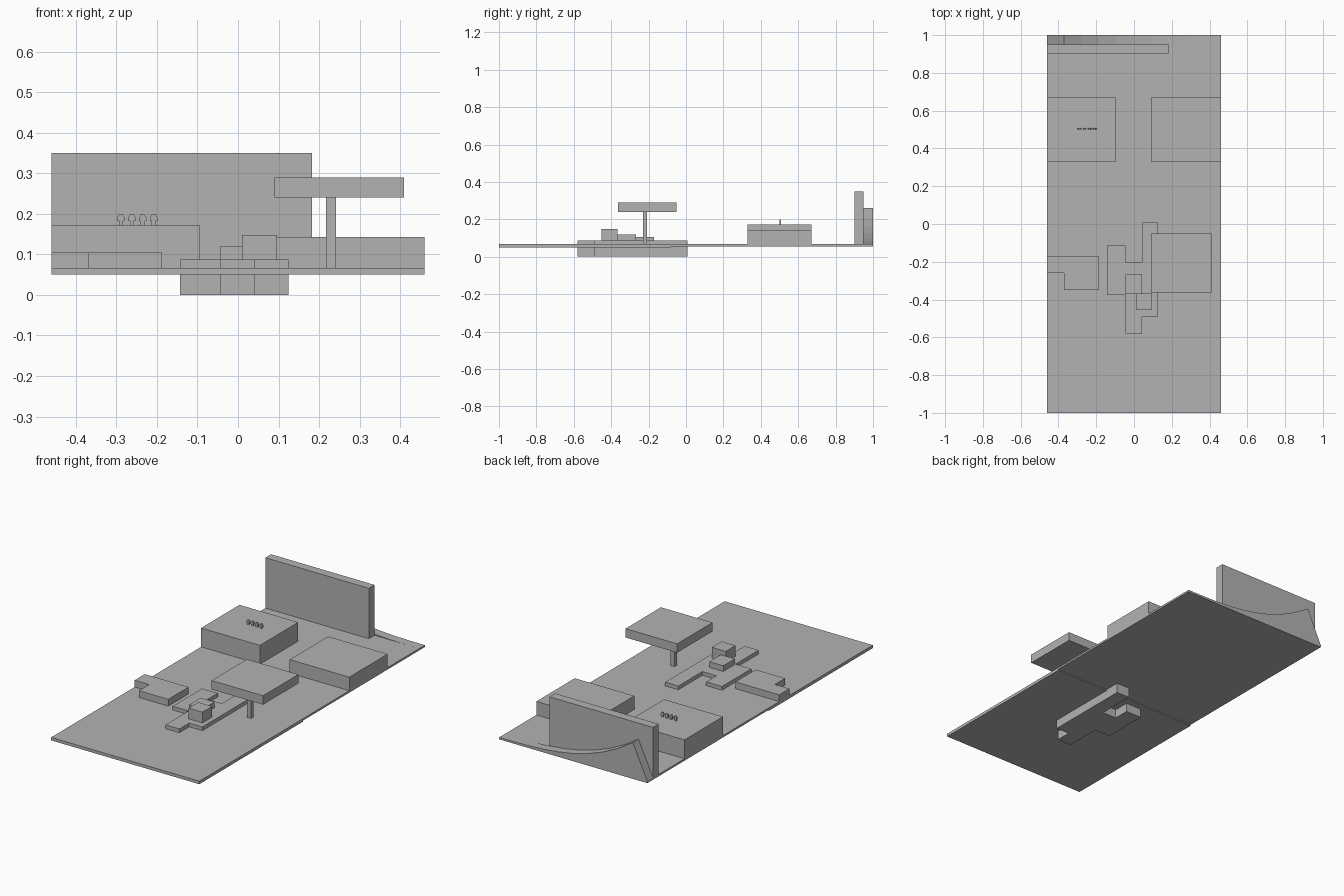
import bpy
import bmesh
from mathutils import Vector

cube = bpy.data.objects.get("Cube")
if cube:
    bpy.data.objects.remove(cube, do_unlink=True)

# Single plain grey
grey = bpy.data.materials.new("plain grey")
grey.use_nodes = True
tone = (0.45, 0.45, 0.45, 1)
grey.diffuse_color = tone
grey.node_tree.nodes["Principled BSDF"].inputs["Base Color"].default_value = tone

GROUND = 0.067


def prism(name, points, start, end, upright=False):
    """Extrude a flat outline: along z, or along y when upright."""
    bm = bmesh.new()
    if upright:
        verts = [bm.verts.new((u, start, v)) for u, v in points]
        move = Vector((0, end - start, 0))
    else:
        verts = [bm.verts.new((u, v, start)) for u, v in points]
        move = Vector((0, 0, end - start))
    face = bm.faces.new(verts)
    made = bmesh.ops.extrude_face_region(bm, geom=[face], use_keep_orig=True)
    moved = [g for g in made["geom"] if isinstance(g, bmesh.types.BMVert)]
    bmesh.ops.translate(bm, verts=moved, vec=move)
    bmesh.ops.recalc_face_normals(bm, faces=bm.faces)
    mesh = bpy.data.meshes.new(name)
    bm.to_mesh(mesh)
    bm.free()
    mesh.materials.append(grey)
    obj = bpy.data.objects.new(name, mesh)
    bpy.context.collection.objects.link(obj)
    return obj


def box(name, x, y, z):
    return prism(name, [(x[0], y[0]), (x[1], y[0]), (x[1], y[1]), (x[0], y[1])], *z)


# Ground in two slabs, the rear one slightly thinner
box("front_ground", (-0.46, 0.46), (-1, -0.08), (0.05, GROUND))
box("rear_ground", (-0.46, 0.46), (-0.08, 1), (0.056, GROUND))

# Rear buildings and back wall
box("right_building", (-0.46, -0.095), (0.33, 0.67), (GROUND, 0.173))
box("left_building", (0.09, 0.46), (0.33, 0.67), (GROUND, 0.143))
box("back_wall", (-0.46, 0.183), (0.9, 0.95), (GROUND, 0.35))

# Curved ramp behind the wall
steps = 9
ramp = [(-0.46, GROUND)]
for i in range(steps + 1):
    t = 1 - i / steps
    ramp.append((0.46 - 0.83 * t, GROUND + 0.193 * t ** 3))
prism("back_ramp", ramp, 0.95, 1, upright=True)

# Row of small rooftop markers
half = [(0.005, 0.173), (0.005, 0.183), (0.009, 0.183), (0.009, 0.191), (0.005, 0.198)]
for i in range(4):
    cx = -0.289 + i * 0.027
    outline = [(cx + u, v) for u, v in half] + [(cx - u, v) for u, v in reversed(half)]
    prism(f"roof_marker_{i + 1}", outline, 0.5, 0.509, upright=True)

# L-shaped low block
prism("low_block", [(-0.46, -0.26), (-0.37, -0.26), (-0.37, -0.35), (-0.188, -0.35),
                    (-0.188, -0.17), (-0.46, -0.17)], GROUND, 0.105)

# Canopy on a post
box("canopy_post", (0.217, 0.242), (-0.23, -0.208), (GROUND, 0.24))
box("canopy_roof", (0.09, 0.41), (-0.363, -0.05), (0.24, 0.29))

# Stepped foundation passing through the ground
prism("foundation", [(-0.143, -0.375), (-0.045, -0.375), (-0.045, -0.58), (0.042, -0.58),
                     (0.042, -0.493), (0.124, -0.493), (0.124, 0.008), (0.042, 0.008),
                     (0.042, -0.205), (-0.045, -0.205), (-0.045, -0.115),
                     (-0.143, -0.115)], 0, 0.088)
box("middle_block", (-0.045, 0.042), (-0.37, -0.267), (0.088, 0.12))
box("tall_block", (0.01, 0.096), (-0.453, -0.367), (0.088, 0.148))
